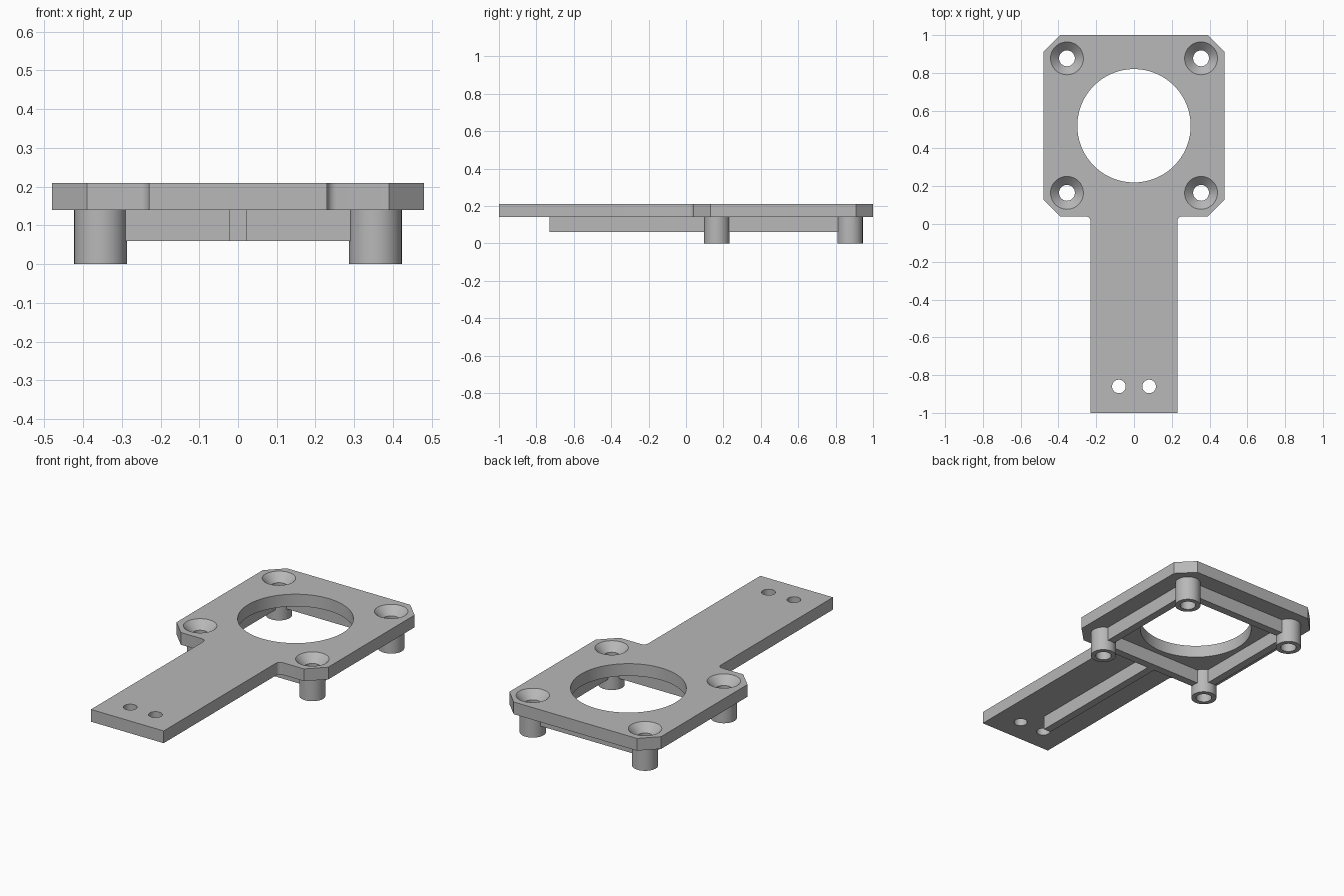
import bpy, bmesh, math

if "Cube" in bpy.data.objects:
    bpy.data.objects.remove(bpy.data.objects["Cube"])

PLATE_BOTTOM, PLATE_TOP = 0.14, 0.21
BOSS_X, BOSS_YS = 0.355, (0.165, 0.877)
RIB_BOTTOM, RIB_W = 0.06, 0.045
OVERLAP = PLATE_BOTTOM + 0.03   # parts reach into the plate for a clean union

grey = bpy.data.materials.new("grey plastic")
grey.diffuse_color = (0.48, 0.48, 0.48, 1)
grey.use_nodes = True
grey.node_tree.nodes["Principled BSDF"].inputs["Base Color"].default_value = grey.diffuse_color


def finish(name, bm):
    bmesh.ops.recalc_face_normals(bm, faces=bm.faces[:])
    mesh = bpy.data.meshes.new(name)
    bm.to_mesh(mesh)
    bm.free()
    mesh.materials.append(grey)
    obj = bpy.data.objects.new(name, mesh)
    bpy.context.collection.objects.link(obj)
    return obj


def prism(name, outline, z0, z1):
    bm = bmesh.new()
    face = bm.faces.new([bm.verts.new((x, y, z0)) for x, y in outline])
    up = bmesh.ops.extrude_face_region(bm, geom=[face])["geom"]
    bmesh.ops.translate(bm, vec=(0, 0, z1 - z0),
                        verts=[v for v in up if isinstance(v, bmesh.types.BMVert)])
    return finish(name, bm)


def box(name, x0, x1, y0, y1, z0, z1):
    return prism(name, [(x0, y0), (x1, y0), (x1, y1), (x0, y1)], z0, z1)


def turned(name, x, y, profile, n=48):
    """Closed solid of revolution from (radius, z) pairs, bottom to top."""
    bm = bmesh.new()
    rings = [[bm.verts.new((x + r * math.cos(2 * math.pi * i / n),
                            y + r * math.sin(2 * math.pi * i / n), z)) for i in range(n)]
             for r, z in profile]
    for a, b in zip(rings, rings[1:]):
        for i in range(n):
            j = (i + 1) % n
            bm.faces.new((a[i], a[j], b[j], b[i]))
    bm.faces.new(rings[0][::-1])
    bm.faces.new(rings[-1])
    return finish(name, bm)


def combine(target, part, operation):
    mod = target.modifiers.new(part.name, "BOOLEAN")
    mod.operation, mod.solver, mod.object = operation, "EXACT", part
    bpy.context.view_layer.objects.active = target
    bpy.ops.object.modifier_apply(modifier=mod.name)
    bpy.data.objects.remove(part, do_unlink=True)


# Plate with chamfered corners, narrow arm and filleted inner corners
R = 0.025
half = [(0.23, -1.0)]
for i in range(7):
    a = math.pi - i * math.pi / 12
    half.append((0.23 + R + R * math.cos(a), 0.04 - R + R * math.sin(a)))
half += [(0.39, 0.04), (0.48, 0.13), (0.48, 0.91), (0.39, 1.0)]
outline = half + [(-x, y) for x, y in reversed(half)]
bracket = prism("mounting_bracket", outline, PLATE_BOTTOM, PLATE_TOP)

# Stiffening ribs: square frame between the bosses, and one along the arm
h = RIB_W / 2
y0, y1 = BOSS_YS
for y in BOSS_YS:
    combine(bracket, box("cross_rib", -BOSS_X, BOSS_X, y - h, y + h, RIB_BOTTOM, OVERLAP), "UNION")
for x in (-BOSS_X, BOSS_X):
    combine(bracket, box("side_rib", x - h, x + h, y0, y1, RIB_BOTTOM, OVERLAP), "UNION")
combine(bracket, box("arm_rib", -h, h, -0.73, y0, RIB_BOTTOM, OVERLAP), "UNION")

# Corner bosses
corners = [(x, y) for x in (-BOSS_X, BOSS_X) for y in BOSS_YS]
for x, y in corners:
    combine(bracket, turned("boss", x, y, [(0.068, 0), (0.068, OVERLAP)]), "UNION")

# Countersunk screw holes through the bosses
for x, y in corners:
    combine(bracket, turned("screw_hole", x, y, [
        (0.042, -0.05), (0.042, 0.165), (0.087, PLATE_TOP), (0.087, 0.3)]), "DIFFERENCE")

# Large central opening and the two small arm holes
combine(bracket, turned("opening", 0, 0.52, [(0.30, 0.1), (0.30, 0.3)], 96), "DIFFERENCE")
for x in (-0.08, 0.08):
    combine(bracket, turned("arm_hole", x, -0.86, [(0.036, 0.1), (0.036, 0.3)], 32), "DIFFERENCE")

bpy.ops.object.select_all(action="DESELECT")
bracket.select_set(True)
bpy.context.view_layer.objects.active = bracket
bpy.ops.object.shade_smooth_by_angle(angle=math.radians(25))
